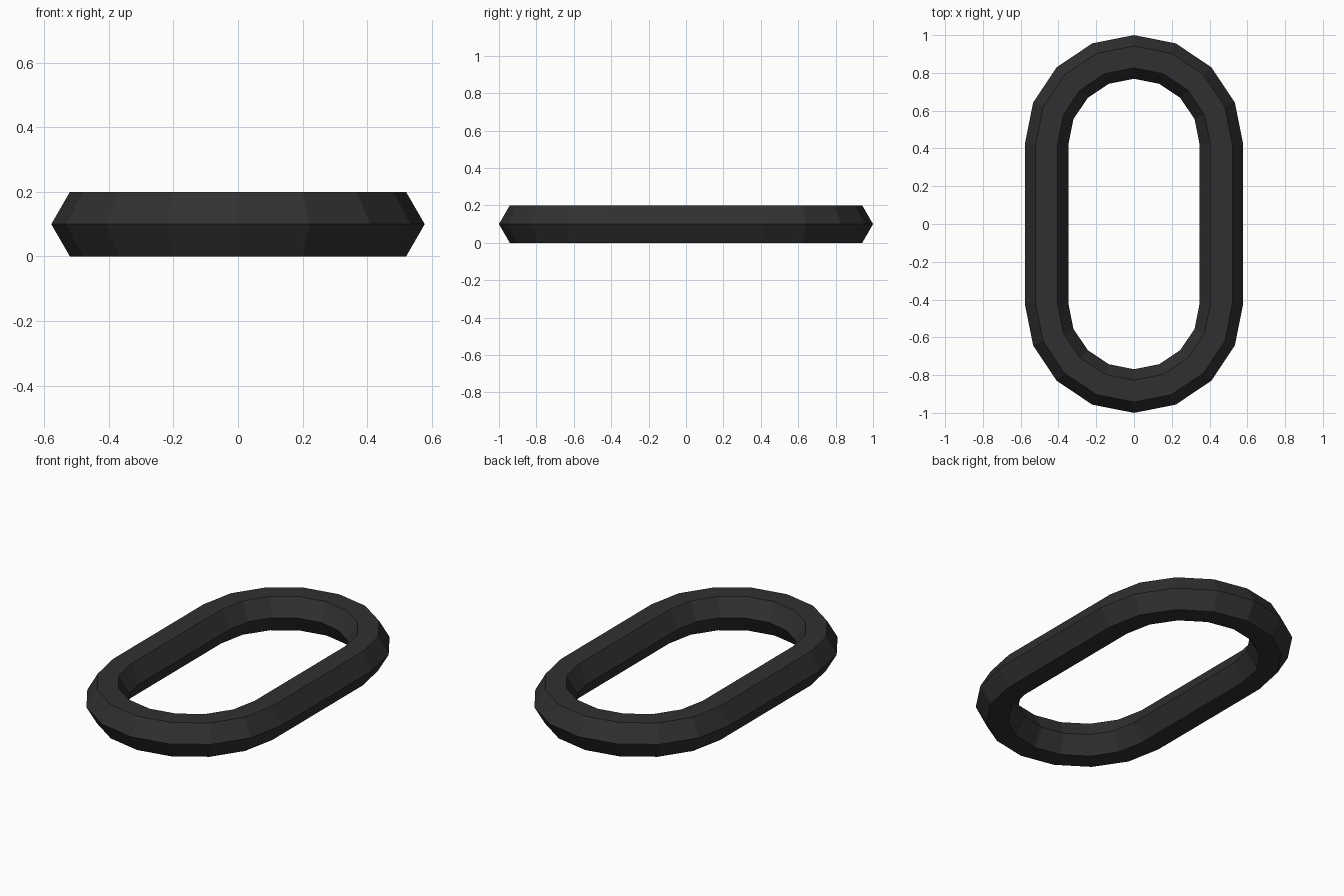
import bpy, bmesh
from math import sin, cos, pi, sqrt

if "Cube" in bpy.data.objects:
    bpy.data.objects.remove(bpy.data.objects["Cube"])

HALF_H = 0.1                      # half height of the bar
BAR_R = HALF_H * 2 / sqrt(3)      # hexagon circumradius, flat side up
OUTER = 0.578                     # outer half width of the link
BEND_R = OUTER - BAR_R            # centreline radius of each rounded end
SHIFT = 1.0 - OUTER               # distance of the end centres from the middle
SIDES, STEPS = 6, 8

bm = bmesh.new()

# Hexagonal rings along an oblong path: one semicircle at each end
rings = []
for end in (0, 1):
    for i in range(STEPS + 1):
        a = pi * end + pi * i / STEPS
        cy = SHIFT if end == 0 else -SHIFT
        ring = []
        for k in range(SIDES):
            t = 2 * pi * k / SIDES
            r = BEND_R + BAR_R * cos(t)
            ring.append(bm.verts.new((r * cos(a), cy + r * sin(a), HALF_H + BAR_R * sin(t))))
        rings.append(ring)

# Bridge neighbouring rings, closing the loop
for i, a in enumerate(rings):
    b = rings[(i + 1) % len(rings)]
    for k in range(SIDES):
        n = (k + 1) % SIDES
        bm.faces.new((a[k], b[k], b[n], a[n]))
bmesh.ops.recalc_face_normals(bm, faces=bm.faces)

mesh = bpy.data.meshes.new("chain_link")
bm.to_mesh(mesh)
bm.free()
link = bpy.data.objects.new("chain_link", mesh)
bpy.context.collection.objects.link(link)

# Dark metal
mat = bpy.data.materials.new("dark_metal")
mat.diffuse_color = (0.03, 0.03, 0.03, 1)
mat.use_nodes = True
mat.node_tree.nodes["Principled BSDF"].inputs["Base Color"].default_value = mat.diffuse_color
mesh.materials.append(mat)
